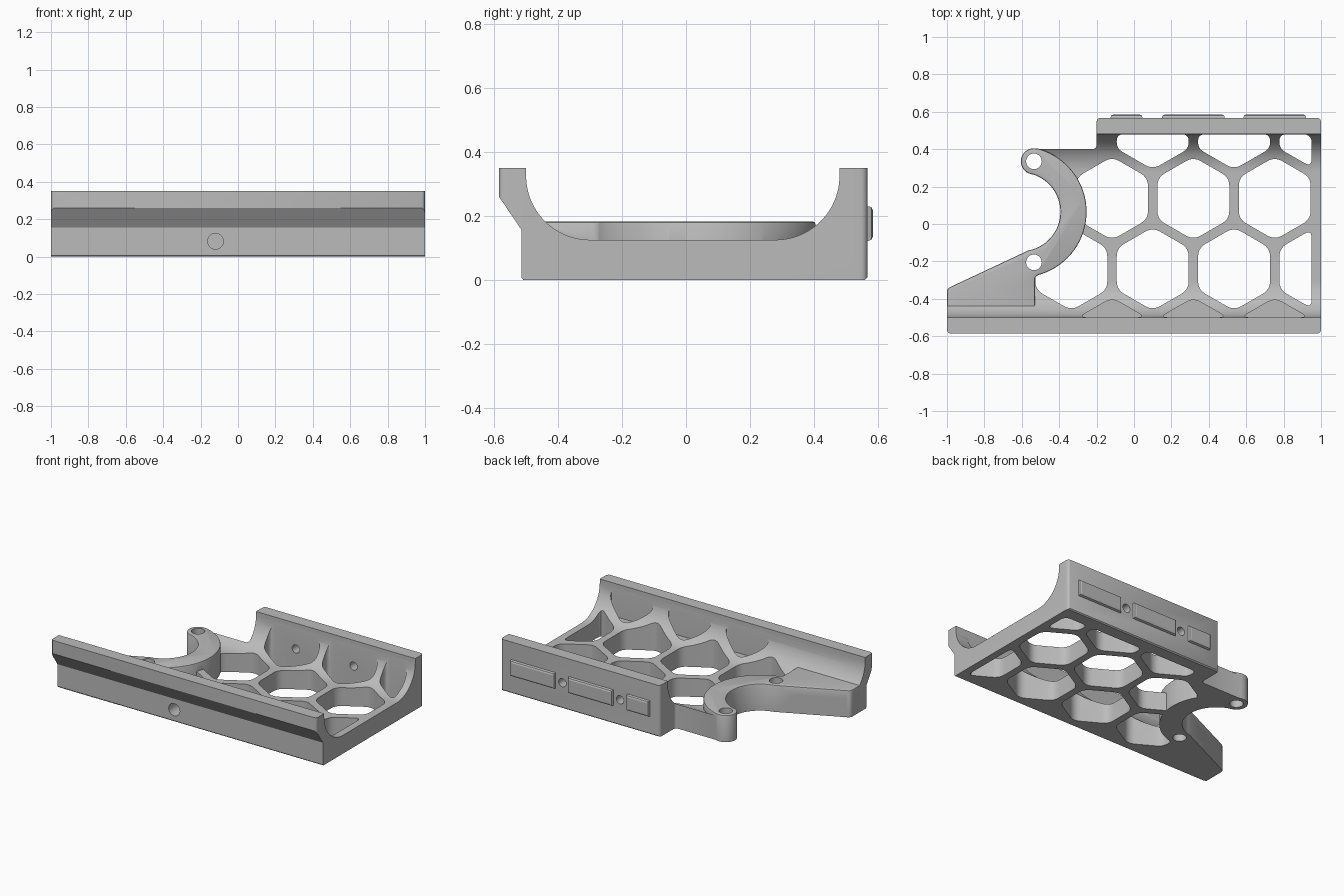
import bpy, bmesh, math
from mathutils import Vector

if "Cube" in bpy.data.objects:
    bpy.data.objects.remove(bpy.data.objects["Cube"])

grey = bpy.data.materials.new("plain_grey")
grey.use_nodes = True
grey.diffuse_color = (0.5, 0.5, 0.5, 1)
grey.node_tree.nodes["Principled BSDF"].inputs["Base Color"].default_value = grey.diffuse_color


def arc(cx, cy, r, start, end, n=24):
    angles = [math.radians(start + (end - start) * i / n) for i in range(n + 1)]
    return [(cx + r * math.cos(a), cy + r * math.sin(a)) for a in angles]


def rounded(pts, size, n=5):
    """Soften every sharp corner of a closed 2D outline."""
    pts = [Vector(p) for p in pts]
    out = []
    for i, p in enumerate(pts):
        a, b = pts[i - 1] - p, pts[(i + 1) % len(pts)] - p
        if a.angle(b) > math.radians(155):
            out.append(p)
            continue
        d = min(size, a.length * 0.45, b.length * 0.45)
        p0, p1 = p + a.normalized() * d, p + b.normalized() * d
        for k in range(n + 1):
            t = k / n
            out.append(p0 * (1 - t) ** 2 + p * 2 * t * (1 - t) + p1 * t * t)
    return out


def clip(pts, axis, limit, sign):
    """Keep the part of a convex outline where sign * coordinate < sign * limit."""
    out = []
    for i, q in enumerate(pts):
        p = pts[i - 1]
        dp, dq = sign * (p[axis] - limit), sign * (q[axis] - limit)
        if dp * dq < 0:
            out.append(Vector(p).lerp(Vector(q), dp / (dp - dq)))
        if dq <= 0:
            out.append(Vector(q))
    return out


def prism(name, outlines, axis, low, high, bevel=0):
    """Extrude 2D outlines along an axis, optionally easing the far rim."""
    def place(p, h):
        c = list(p)
        c.insert(axis, h)
        return c
    bm = bmesh.new()
    for pts in outlines:
        base = bm.faces.new([bm.verts.new(place(p, low)) for p in pts])
        top = bmesh.ops.extrude_face_region(bm, geom=[base])["geom"]
        for v in top:
            if isinstance(v, bmesh.types.BMVert):
                v.co[axis] = high
    bmesh.ops.recalc_face_normals(bm, faces=bm.faces)
    if bevel:
        rim = [e for e in bm.edges if all(abs(v.co[axis] - high) < 1e-5 for v in e.verts)]
        bmesh.ops.bevel(bm, geom=rim, offset=bevel, segments=2, profile=0.5, affect='EDGES')
    mesh = bpy.data.meshes.new(name)
    bm.to_mesh(mesh)
    bm.free()
    mesh.materials.append(grey)
    ob = bpy.data.objects.new(name, mesh)
    bpy.context.collection.objects.link(ob)
    return ob


def activate(ob):
    bpy.ops.object.select_all(action='DESELECT')
    ob.select_set(True)
    bpy.context.view_layer.objects.active = ob


def combine(ob, tool, operation):
    mod = ob.modifiers.new("combine", 'BOOLEAN')
    mod.operation, mod.object, mod.solver = operation, tool, 'EXACT'
    activate(ob)
    bpy.ops.object.modifier_apply(modifier=mod.name)
    bpy.data.objects.remove(tool)


# Channel cross-section (y, z), swept along x
section = [(-0.515, 0.007), (-0.508, 0), (0.56, 0), (0.567, 0.007), (0.567, 0.35), (0.48, 0.35)]
section += arc(0.28, 0.325, 0.2, 0, -90)
section += arc(-0.30, 0.325, 0.2, -90, -180)
section += [(-0.5, 0.35), (-0.585, 0.35), (-0.585, 0.26), (-0.515, 0.157)]
body = prism("tray_body", [section], 0, -1.1, 1.1)

# Plan outline trims the channel
RX, RY, SPAN = -0.6036, 0.065, 75.7
plan = [(-1, -0.345), (-1, -0.586), (1, -0.586), (1, 0.568), (-0.2, 0.568), (-0.2, 0.4), (-0.535, 0.4)]
plan += arc(RX, RY, 0.28, SPAN, -SPAN)
plan += [(-0.566, -0.142)]
combine(body, prism("plan_trim", [rounded(plan, 0.025)], 2, -0.2, 0.6), 'INTERSECT')

# Honeycomb openings, and shallow pits along the front wall
PITCH, ROW = 0.435, 0.377
openings, pits = [], []
for row, y in enumerate((-0.617, -0.24, 0.137, 0.514)):
    for col in range(4):
        x = -0.335 + col * PITCH + (PITCH / 2 if row % 2 == 0 else 0)
        if (row == 3 and col == 0) or x > 0.98:
            continue
        cell = arc(x, y, 0.222, 30, 330, 5)
        cell = clip(clip(clip(cell, 0, 0.95, 1), 1, 0.479, 1), 1, -0.499, -1)
        (pits if row == 0 else openings).append(rounded(cell, 0.045))
combine(body, prism("honeycomb_cutter", openings, 2, -0.1, 0.6), 'DIFFERENCE')
combine(body, prism("pit_cutter", pits, 2, 0.126, 0.6), 'DIFFERENCE')

# Raised crescent with its side arm
crescent = arc(RX, RY, 0.35, -SPAN, SPAN, 40)
crescent += arc(-0.535, 0.335, 0.07, SPAN, SPAN + 180)[1:]
crescent += arc(RX, RY, 0.21, SPAN, -SPAN, 32)[1:]
crescent += [(-0.566, -0.142), (-1, -0.345), (-1, -0.51), (-0.53, -0.51), (-0.53, -0.29)]
combine(body, prism("crescent_arm", [rounded(crescent, 0.02)], 2, 0, 0.182, 0.008), 'UNION')

# Screw holes: two vertical, one blind in front, two through the back wall
screws = [arc(-0.535, y, 0.042, 0, 345, 23) for y in (0.335, -0.205)]
combine(body, prism("screw_cutter", screws, 2, -0.1, 0.4), 'DIFFERENCE')
front = [arc(-0.12, 0.082, 0.042, 0, 345, 23)]
combine(body, prism("front_hole_cutter", front, 1, -0.7, -0.42), 'DIFFERENCE')
back = [arc(x, 0.175, 0.028, 0, 345, 23) for x in (0.1, 0.535)]
combine(body, prism("back_hole_cutter", back, 1, 0.44, 0.7), 'DIFFERENCE')

activate(body)
bpy.ops.object.shade_smooth_by_angle(angle=math.radians(30))

# Raised locating bars on the back wall
for i, (x0, x1) in enumerate([(-0.125, 0.045), (0.15, 0.485), (0.585, 0.92)]):
    bar = [(x0, 0.122), (x1, 0.122), (x1, 0.23), (x0, 0.23)]
    prism(f"back_bar_{i + 1}", [bar], 1, 0.56, 0.585, 0.014)
